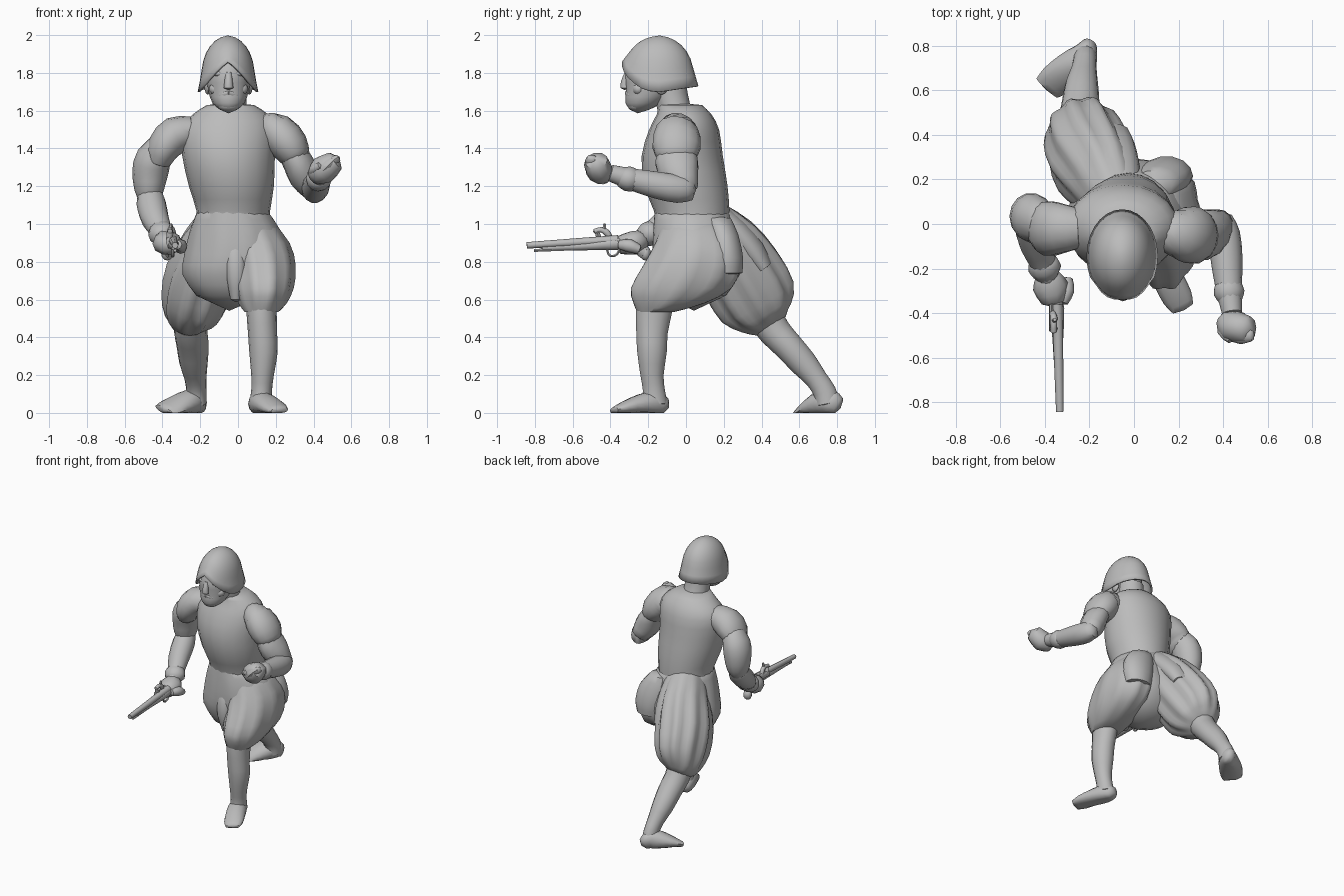
import bpy, bmesh, math
from mathutils import Vector

grey = bpy.data.materials.new("plain grey")
grey.diffuse_color = (0.5, 0.5, 0.5, 1)


def finish(name, bm, angle=50):
    bmesh.ops.recalc_face_normals(bm, faces=bm.faces)
    me = bpy.data.meshes.new(name)
    bm.to_mesh(me)
    bm.free()
    me.materials.append(grey)
    ob = bpy.data.objects.new(name, me)
    bpy.context.collection.objects.link(ob)
    bpy.context.view_layer.objects.active = ob
    ob.select_set(True)
    bpy.ops.object.shade_smooth_by_angle(angle=math.radians(angle))
    ob.select_set(False)
    return ob


def spline(pts, n):
    """Catmull-Rom through tuples of any length."""
    p = [Vector(q) for q in pts]
    p = [p[0] * 2 - p[1]] + p + [p[-1] * 2 - p[-2]]
    out = []
    for i in range(1, len(p) - 2):
        a, b, c, d = p[i - 1:i + 3]
        for k in range(n):
            t = k / n
            out.append((b * 2 + (c - a) * t + (a * 2 - b * 5 + c * 4 - d) * t * t
                        + (b * 3 - a - c * 3 + d) * t ** 3) / 2)
    return out + [p[-2]]


def tube(name, pts, sides=14, flat=False, pleats=0, amp=0.0, n=2, floor=False, dome=0.5, angle=50):
    """Loft of ellipses; each point is x, y, z, radius across, radius deep."""
    rows = spline(pts, n)
    cen = [Vector(r[:3]) for r in rows]
    bm = bmesh.new()
    rings, tans = [], []
    for i, r in enumerate(rows):
        t = (cen[min(i + 1, len(cen) - 1)] - cen[max(i - 1, 0)]).normalized()
        tans.append(t)
        u, v = Vector((1, 0, 0)), Vector((0, 1, 0))
        if not flat:
            u = (u - t * u.dot(t)).normalized()
            v = t.cross(u)
        swell = math.sin(math.pi * i / (len(rows) - 1)) * amp
        ring = []
        for k in range(sides):
            a = 2 * math.pi * k / sides
            m = 1 + swell * math.cos(pleats * a)
            co = cen[i] + u * (r[3] * m * math.cos(a)) + v * (r[4] * m * math.sin(a))
            if floor:
                co.z = max(co.z, 0)
            ring.append(bm.verts.new(co))
        rings.append(ring)
    for a, b in zip(rings, rings[1:]):
        for k in range(sides):
            j = (k + 1) % sides
            bm.faces.new((a[k], a[j], b[j], b[k]))
    for i, s in ((0, -1), (-1, 1)):
        co = cen[i] + tans[i] * (s * dome * min(rows[i][3], rows[i][4]))
        if floor:
            co.z = max(co.z, 0)
        tip = bm.verts.new(co)
        for k in range(sides):
            bm.faces.new((rings[i][k], rings[i][(k + 1) % sides], tip))
    return finish(name, bm, angle)


def ball(name, c, r, seg=12):
    bm = bmesh.new()
    bmesh.ops.create_uvsphere(bm, u_segments=seg, v_segments=8, radius=1)
    for v in bm.verts:
        v.co = Vector([v.co[i] * r[i] + c[i] for i in range(3)])
    return finish(name, bm)


# Torso
tube("doublet", [(-.03, .035, 1.0, .20, .195), (-.025, .03, 1.07, .195, .20), (-.035, .0, 1.2, .225, .22),
                 (-.05, -.02, 1.36, .245, .215), (-.05, -.01, 1.5, .25, .185), (-.04, -.01, 1.58, .20, .145),
                 (-.04, -.03, 1.63, .125, .115)], 20, flat=True, dome=.1)
tube("neck", [(-.04, -.04, 1.55, .1, .1), (-.045, -.07, 1.64, .09, .09), (-.05, -.1, 1.75, .09, .1)], 12, flat=True)

# Head and face
tube("head", [(-.05, -.245, 1.605, .045, .05), (-.05, -.225, 1.64, .085, .095), (-.05, -.19, 1.71, .108, .128),
              (-.05, -.175, 1.79, .115, .15), (-.05, -.16, 1.88, .10, .13)], 16, flat=True)
tube("nose", [(-.05, -.31, 1.80, .018, .015), (-.05, -.323, 1.75, .022, .022), (-.05, -.325, 1.72, .026, .022)], 8)
ball("beard", (-.05, -.265, 1.63), (.06, .045, .035))
for s in (-1, 1):
    tube("moustache", [(-.05, -.312, 1.695, .012, .014), (-.05 + s * .04, -.296, 1.685, .012, .014),
                       (-.05 + s * .08, -.25, 1.66, .008, .008)], 8)
    ball("brow", (-.05 + s * .045, -.29, 1.795), (.04, .022, .014), 8)
    ball("cheek", (-.05 + s * .06, -.25, 1.715), (.045, .035, .035), 10)
    ball("ear", (-.05 + s * .11, -.13, 1.73), (.018, .035, .045), 8)

# Helmet: dome whose rim arches up over the face and flares at the edge
bm = bmesh.new()
SEG, ROWS = 28, 9
grid = []
for r in range(ROWS):
    ring = []
    for k in range(SEG):
        a = 2 * math.pi * k / SEG
        c, s = math.cos(a), math.sin(a)
        rim = 1.70 + (0.16 * (1 - abs(c) ** 1.3) if s < 0 else 0.03 * s)
        z = rim + (1.992 - rim) * math.sin(r / (ROWS - 1) * math.pi / 2)
        t = max(0, (z - 1.77) / .225)
        f = (1 - min(t, 1) ** 2.2) ** .5 + (.13 if s > -.6 else .07) * max(0, 1 - r / 1.6)
        ring.append(bm.verts.new((-.053 + .142 * f * c, -.143 + (.185 if s > 0 else .195) * f * s, z)))
    grid.append(ring)
for a, b in zip(grid, grid[1:]):
    for k in range(SEG):
        j = (k + 1) % SEG
        bm.faces.new((a[k], a[j], b[j], b[k]))
tip = bm.verts.new((-.055, -.14, 1.998))
for k in range(SEG):
    bm.faces.new((grid[-1][k], grid[-1][(k + 1) % SEG], tip))
helmet = finish("helmet", bm)
mod = helmet.modifiers.new("thickness", "SOLIDIFY")
mod.thickness = .012

# Raised left arm: puffed shoulder, upper arm, forearm, fist
tube("left_shoulder", [(.13, -.03, 1.50, .08, .09), (.21, -.045, 1.48, .105, .12), (.275, -.05, 1.41, .10, .13),
                       (.31, -.05, 1.34, .075, .10)], 14)
tube("left_upper_arm", [(.26, -.05, 1.42, .07, .09), (.315, -.05, 1.33, .08, .115), (.355, -.03, 1.25, .085, .10),
                        (.395, -.0, 1.18, .06, .07)], 14)
tube("left_forearm", [(.39, .03, 1.185, .05, .06), (.405, -.04, 1.185, .07, .075), (.415, -.15, 1.205, .072, .073),
                      (.425, -.28, 1.235, .06, .06), (.44, -.40, 1.27, .045, .045)], 14)
tube("left_cuff", [(.42, -.27, 1.23, .06, .06), (.428, -.31, 1.24, .069, .066), (.435, -.35, 1.25, .05, .05)], 12)
tube("left_fist", [(.41, -.42, 1.255, .05, .05), (.45, -.46, 1.285, .078, .072), (.515, -.475, 1.335, .055, .06)], 10)
tube("left_thumb", [(.40, -.43, 1.27, .025, .025), (.40, -.485, 1.285, .025, .025), (.435, -.52, 1.31, .018, .018)], 8)
tube("left_fingers", [(.43, -.49, 1.275, .03, .035), (.48, -.50, 1.315, .035, .04), (.53, -.495, 1.35, .02, .03)], 8)

# Lowered right arm holding the gun
tube("right_shoulder", [(-.24, -.02, 1.49, .08, .09), (-.33, -.02, 1.47, .10, .115), (-.39, -.02, 1.41, .09, .125),
                        (-.42, .0, 1.34, .07, .10)], 14)
tube("right_upper_arm", [(-.38, -.01, 1.43, .07, .08), (-.445, .02, 1.35, .095, .11), (-.465, .035, 1.27, .095, .105),
                         (-.47, .035, 1.18, .078, .09), (-.465, .03, 1.12, .055, .06)], 14)
tube("right_forearm", [(-.465, .045, 1.17, .06, .065), (-.46, -.0, 1.11, .078, .078), (-.44, -.09, 1.03, .074, .072),
                       (-.41, -.17, .97, .06, .055), (-.385, -.25, .92, .045, .045)], 14)
tube("right_cuff", [(-.41, -.16, .97, .062, .058), (-.40, -.20, .945, .075, .065), (-.39, -.235, .925, .05, .05)], 12)
tube("right_hand", [(-.39, -.22, .92, .05, .05), (-.375, -.28, .90, .08, .065), (-.36, -.35, .89, .055, .05)], 10)
tube("right_fingers", [(-.305, -.25, .865, .03, .025), (-.30, -.30, .885, .032, .035), (-.32, -.35, .89, .025, .025)], 8)

# Pistol
tube("gun_barrel", [(-.345, -.36, .915, .026, .026), (-.34, -.55, .905, .022, .022), (-.333, -.843, .887, .017, .017)],
     8, dome=0)
tube("gun_stock", [(-.37, -.22, .85, .026, .035), (-.36, -.29, .89, .024, .03), (-.345, -.38, .896, .032, .034),
                   (-.342, -.52, .885, .024, .024), (-.337, -.76, .872, .014, .014)], 8)
tube("gun_ramrod", [(-.338, -.6, .868, .009, .009), (-.333, -.805, .86, .009, .009)], 6, dome=0)
ball("gun_butt", (-.375, -.215, .845), (.032, .03, .038), 8)
tube("gun_lock_plate", [(-.37, -.36, .915, .012, .025), (-.37, -.48, .908, .012, .022)], 8)
tube("gun_hammer", [(-.365, -.40, .925, .014, .014), (-.36, -.42, .955, .016, .018), (-.36, -.45, .97, .014, .014),
                    (-.36, -.485, .96, .014, .014)], 8)
tube("gun_pan", [(-.365, -.46, .92, .015, .015), (-.36, -.47, .955, .02, .012)], 8)
tube("gun_cock_spur", [(-.36, -.435, .965, .012, .012), (-.355, -.43, 1.0, .008, .008)], 6)
tube("gun_trigger_guard", [(-.345, -.35, .87, .009, .007), (-.345, -.365, .84, .009, .007),
                           (-.345, -.39, .83, .009, .007), (-.345, -.41, .84, .009, .007),
                           (-.345, -.42, .875, .009, .007)], 6)

# Skirt of the doublet, its rear tabs, and the two puffed breeches
tube("doublet_skirt", [(-.03, .03, 1.07, .185, .195), (-.015, .04, .97, .235, .215), (-.01, .055, .84, .27, .235),
                       (-.03, .06, .73, .26, .225), (-.04, .05, .62, .18, .16)], 40, flat=True, pleats=10, amp=.015)
tube("left_skirt_tab", [(.08, .17, 1.03, .09, .07), (.12, .20, .94, .12, .08), (.145, .215, .82, .12, .09),
                        (.15, .22, .74, .10, .08)], 14, flat=True, dome=.2)
tube("right_skirt_tab", [(-.07, .17, 1.04, .10, .07), (-.09, .26, .965, .115, .07), (-.11, .35, .86, .115, .07),
                         (-.12, .41, .77, .10, .05)], 14, dome=.2)
tube("left_breeches", [(.06, .04, 1.02, .12, .16), (.105, .05, .90, .165, .215), (.13, .03, .78, .17, .26),
                       (.135, -.025, .66, .155, .27), (.13, -.09, .58, .125, .19), (.125, -.16, .535, .09, .10)],
     40, flat=True, pleats=10, amp=.035, dome=.1)
tube("right_breeches", [(-.08, .10, 1.0, .13, .15), (-.13, .20, .885, .165, .195), (-.19, .29, .74, .185, .22),
                        (-.23, .375, .595, .17, .215), (-.25, .425, .505, .135, .15), (-.25, .455, .46, .08, .09)],
     48, pleats=10, amp=.06, dome=.1)
tube("breeches_front_fold", [(-.02, -.09, .97, .04, .03), (-.015, -.145, .86, .05, .035),
                             (-.01, -.155, .72, .05, .04), (-.01, -.12, .6, .03, .04)], 12, flat=True)

# Legs and shoes
tube("left_leg", [(.125, -.16, .62, .085, .10), (.125, -.17, .53, .08, .098), (.13, -.18, .42, .077, .085),
                  (.135, -.18, .32, .075, .08), (.13, -.18, .2, .06, .063), (.125, -.17, .12, .055, .06),
                  (.12, -.165, .05, .06, .07)], 14, flat=True)
tube("left_shoe", [(.10, -.11, .035, .045, .045), (.115, -.16, .05, .063, .065), (.15, -.24, .045, .07, .055),
                   (.195, -.33, .025, .068, .035), (.22, -.38, .013, .05, .018)], 14, floor=True)
tube("right_leg", [(-.25, .41, .52, .09, .10), (-.25, .47, .43, .088, .088), (-.24, .54, .355, .085, .08),
                   (-.235, .62, .265, .075, .075), (-.225, .69, .18, .058, .06), (-.22, .735, .11, .053, .062),
                   (-.22, .75, .05, .055, .065)], 14)
tube("right_shoe", [(-.20, .805, .035, .035, .05), (-.225, .755, .06, .062, .07), (-.285, .70, .05, .078, .06),
                    (-.35, .645, .03, .08, .035), (-.39, .61, .013, .068, .02)], 14, floor=True)
